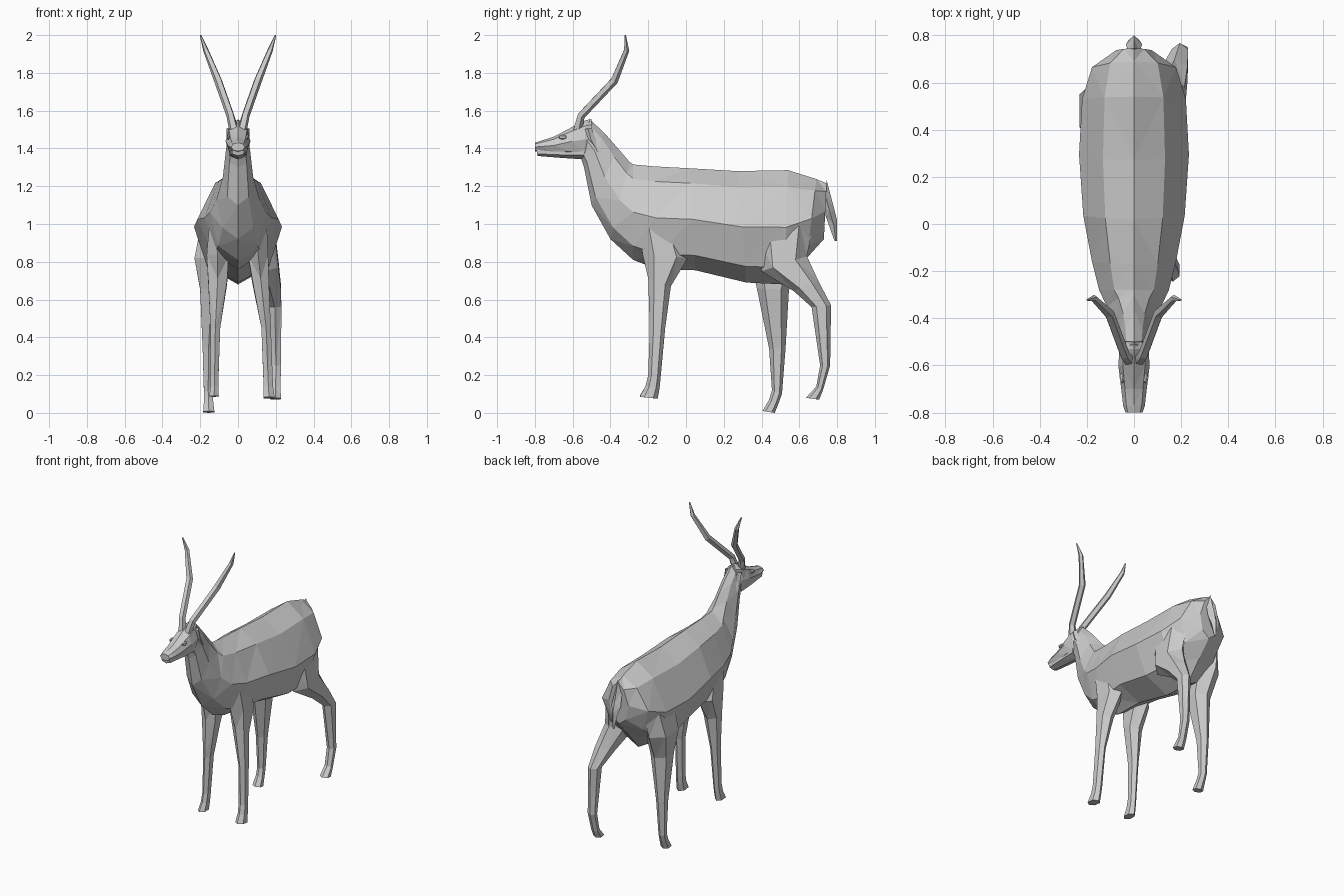
import bpy, bmesh
from math import sin, cos, tau
from mathutils import Vector


def finish(name, bm):
    bmesh.ops.triangulate(bm, faces=bm.faces[:])
    bmesh.ops.recalc_face_normals(bm, faces=bm.faces[:])
    me = bpy.data.meshes.new(name)
    bm.to_mesh(me)
    bm.free()
    ob = bpy.data.objects.new(name, me)
    bpy.context.collection.objects.link(ob)
    return ob


def bridge(bm, loops):
    n = len(loops[0])
    for p, q in zip(loops, loops[1:]):
        for i in range(n):
            j = (i + 1) % n
            bm.faces.new((p[i], p[j], q[j], q[i]))
    bm.faces.new(loops[0])
    bm.faces.new(loops[-1][::-1])


def loft(name, rings, sides=8, top=1.0):
    """Each ring spans side-view points a and b (y, z) and widths x0..x1;
    top narrows the upper shoulders of the section."""
    bm = bmesh.new()
    loops = []
    for ay, az, by, bz, x0, x1 in rings:
        loop = []
        for i in range(sides):
            c, s = cos(tau * i / sides), sin(tau * i / sides)
            k = top if c > .1 else 1
            loop.append(bm.verts.new(((x0 + x1) / 2 + k * s * (x1 - x0) / 2,
                                      (ay + by) / 2 + c * (ay - by) / 2,
                                      (az + bz) / 2 + c * (az - bz) / 2)))
        loops.append(loop)
    bridge(bm, loops)
    return finish(name, bm)


def sym(rows):
    return [(*r[:4], -r[4], r[4]) for r in rows]


def tube(name, pts, radii, sides=5):
    bm = bmesh.new()
    pts = [Vector(p) for p in pts]
    loops = []
    for k, (p, r) in enumerate(zip(pts, radii)):
        d = (pts[min(k + 1, len(pts) - 1)] - pts[max(k - 1, 0)]).normalized()
        u = d.cross(Vector((1, 0, 0))).normalized()
        v = d.cross(u)
        loops.append([bm.verts.new(p + r * (cos(tau * i / sides) * u + sin(tau * i / sides) * v))
                      for i in range(sides)])
    bridge(bm, loops)
    return finish(name, bm)


# Body and neck: top point, bottom point, half width
loft("body", sym([
    (.745, 1.215, .73, .92, .075),
    (.69, 1.238, .64, .82, .178),
    (.54, 1.285, .52, .68, .22),
    (.27, 1.28, .32, .69, .233),
    (.02, 1.295, .05, .755, .215),
    (-.17, 1.305, -.15, .76, .178),
    (-.28, 1.315, -.28, .81, .148),
    (-.30, 1.33, -.40, .92, .115),
    (-.36, 1.40, -.50, 1.10, .08),
    (-.43, 1.48, -.54, 1.30, .064),
    (-.51, 1.555, -.56, 1.36, .054)]), 8, .8)

# Head and lower jaw
loft("head", sym([
    (-.50, 1.555, -.49, 1.36, .045),
    (-.53, 1.55, -.54, 1.345, .063),
    (-.60, 1.515, -.61, 1.36, .066),
    (-.70, 1.462, -.70, 1.37, .054),
    (-.77, 1.44, -.77, 1.38, .046),
    (-.80, 1.43, -.80, 1.385, .036)]))
loft("lower_jaw", sym([
    (-.54, 1.43, -.54, 1.342, .056),
    (-.66, 1.415, -.66, 1.35, .048),
    (-.795, 1.405, -.785, 1.36, .036)]), 6)

# Legs, each in its own pose: front edge, back edge, side limits
loft("front_leg_right", [
    (-.25, 1.0, -.04, .97, .05, .16),
    (-.23, .84, .01, .82, .045, .168),
    (-.20, .71, -.08, .67, .07, .17),
    (-.192, .45, -.11, .45, .12, .178),
    (-.20, .2, -.135, .18, .13, .187),
    (-.215, .14, -.14, .13, .132, .19),
    (-.245, .085, -.15, .075, .13, .198)], 6)
loft("front_leg_left", [
    (-.25, 1.0, -.04, .97, -.16, -.05),
    (-.23, .84, .01, .82, -.175, -.04),
    (-.20, .71, -.08, .67, -.165, -.05),
    (-.192, .45, -.11, .45, -.15, -.09),
    (-.20, .2, -.135, .18, -.148, -.10),
    (-.215, .14, -.14, .14, -.15, -.10),
    (-.245, .09, -.15, .085, -.155, -.098)], 6)
loft("hind_leg_right", [
    (.36, .98, .68, 1.02, .06, .20),
    (.40, .75, .64, .83, .06, .225),
    (.57, .645, .70, .70, .11, .235),
    (.665, .56, .768, .57, .155, .235),
    (.71, .25, .763, .25, .17, .232),
    (.69, .14, .725, .12, .17, .228),
    (.635, .08, .705, .07, .165, .233)], 6)
loft("hind_leg_left", [
    (.33, .99, .66, 1.0, -.205, -.06),
    (.34, .82, .62, .82, -.243, -.06),
    (.375, .66, .545, .65, -.21, -.07),
    (.44, .34, .527, .34, -.192, -.12),
    (.455, .12, .508, .1, -.184, -.132),
    (.44, .07, .49, .05, -.184, -.128),
    (.405, .01, .47, .0, -.189, -.12)], 6)

# Tail
loft("tail", sym([
    (.72, 1.10, .745, 1.23, .025),
    (.74, 1.04, .785, 1.08, .035),
    (.765, .97, .80, 1.02, .02),
    (.785, .912, .80, .91, .006)]), 4)

# Horns, eyes and folded ears on both sides
for s, side in ((1, "right"), (-1, "left")):
    tube("horn_" + side,
         [(s * .022, -.575, 1.50), (s * .04, -.555, 1.575), (s * .105, -.38, 1.76),
          (s * .17, -.315, 1.92), (s * .199, -.322, 2.0)],
         [.026, .022, .022, .015, .004])
    a, b = sorted((s * .03, s * .062))
    loft("ear_" + side, [
        (-.54, 1.50, -.50, 1.51, a, b),
        (-.53, 1.45, -.475, 1.44, a, b),
        (-.475, 1.385, -.46, 1.38, a, b)], 4)
    bm = bmesh.new()
    bmesh.ops.create_icosphere(bm, subdivisions=1, radius=1)
    for v in bm.verts:
        v.co = (s * .05 + v.co.x * .012, -.653 + v.co.y * .024, 1.46 + v.co.z * .014)
    finish("eye_" + side, bm)
